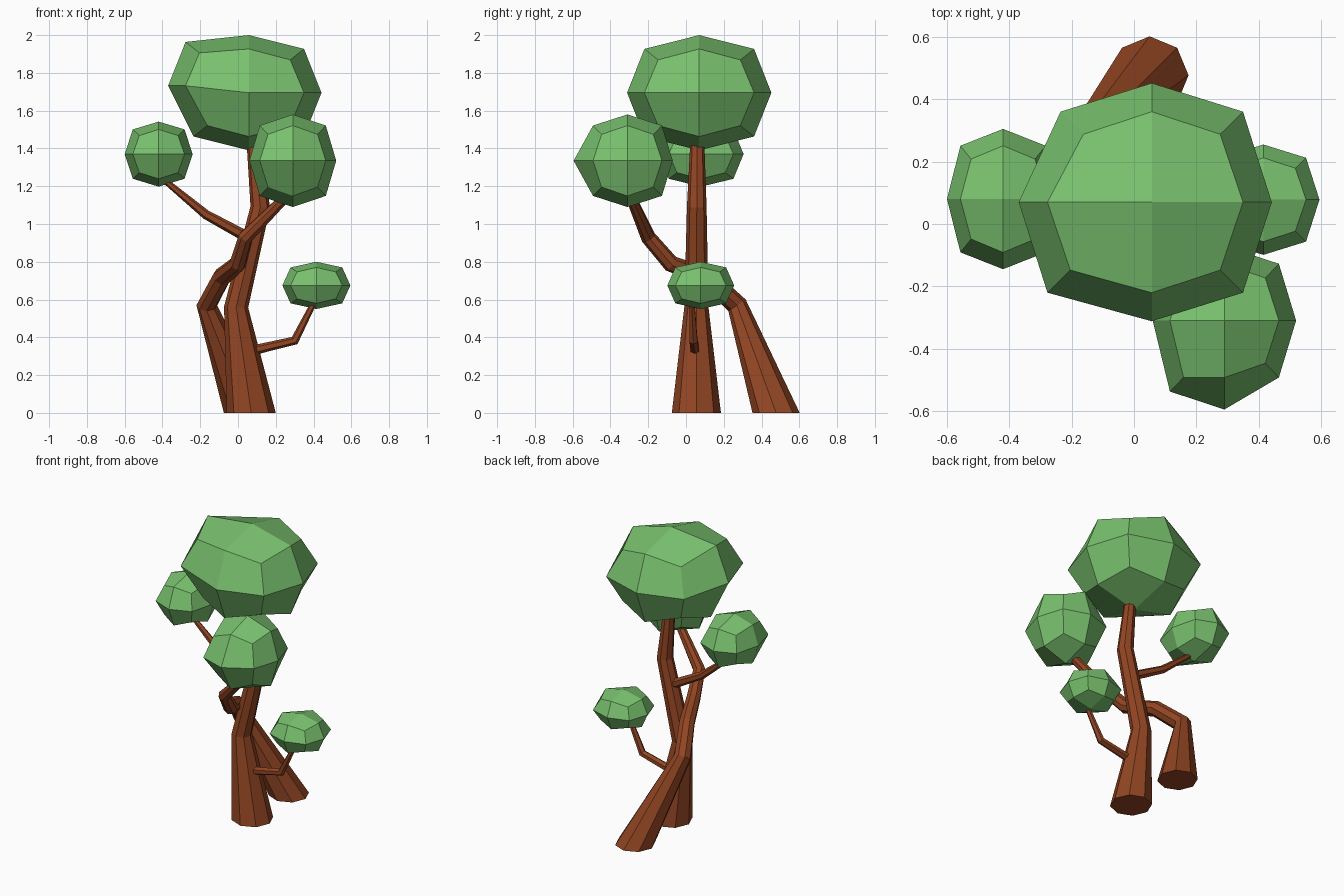
import bpy, bmesh, math
from mathutils import Vector

if "Cube" in bpy.data.objects:
    bpy.data.objects.remove(bpy.data.objects["Cube"])


def material(name, rgb):
    m = bpy.data.materials.new(name)
    m.diffuse_color = (*rgb, 1.0)
    m.use_nodes = True
    m.node_tree.nodes["Principled BSDF"].inputs["Base Color"].default_value = m.diffuse_color
    return m


bark = material("bark brown", (0.29, 0.06, 0.017))
leaf = material("leaf green", (0.19, 0.53, 0.155))


def finish(bm, name, mat):
    bmesh.ops.recalc_face_normals(bm, faces=bm.faces)
    me = bpy.data.meshes.new(name)
    bm.to_mesh(me)
    bm.free()
    me.materials.append(mat)
    ob = bpy.data.objects.new(name, me)
    bpy.context.collection.objects.link(ob)
    return ob


def limb(name, path, sides, flat_base=False):
    """Tapered faceted tube through (x, y, z, radius) points."""
    bm = bmesh.new()
    pts = [Vector(p[:3]) for p in path]
    n = len(pts)
    rings = []
    ref = None
    prev = None
    for i, p in enumerate(pts):
        a = (pts[i] - pts[i - 1]).normalized() if i else Vector()
        b = (pts[i + 1] - pts[i]).normalized() if i < n - 1 else Vector()
        t = (a + b).normalized()
        if i == 0 and flat_base:
            t = Vector((0, 0, 1))
        if ref is None:
            ref = Vector((1, 0, 0)) if abs(t.x) < 0.7 else Vector((0, 0, 1))
        else:
            ref = prev.rotation_difference(t) @ ref
        prev = t
        u = (ref - t * ref.dot(t)).normalized()
        v = t.cross(u)
        ref = u
        r = path[i][3]
        rings.append([bm.verts.new(p + r * (math.cos(w) * u + math.sin(w) * v))
                      for w in (2 * math.pi * k / sides for k in range(sides))])
    for lo, hi in zip(rings, rings[1:]):
        for k in range(sides):
            j = (k + 1) % sides
            bm.faces.new((lo[k], lo[j], hi[j], hi[k]))
    bm.faces.new(rings[0][::-1])
    bm.faces.new(rings[-1])
    return finish(bm, name, bark)


def foliage(name, centre, radii, bulge=(0, 0, 0), bulged=()):
    """Cube subdivided once and rounded; listed grid points are pulled out."""
    bm = bmesh.new()
    bmesh.ops.create_cube(bm, size=2)
    bmesh.ops.subdivide_edges(bm, edges=bm.edges[:], cuts=1, use_grid_fill=True)
    for v in bm.verts:
        key = tuple(round(c) for c in v.co)
        k = (0, 1.0, 0.76, 0.57)[sum(abs(c) for c in key)]
        v.co = Vector([centre[i] + key[i] * k * radii[i] for i in range(3)])
        if key in bulged:
            v.co += Vector(bulge)
    return finish(bm, name, leaf)


# Trunks
limb("main_trunk", [(0.07, 0.055, 0, 0.13), (-0.01, 0.055, 0.56, 0.064),
                    (0.118, 0.057, 1.09, 0.052), (0.08, 0.06, 1.46, 0.036)], 8, True)
limb("leaning_trunk", [(0.05, 0.477, 0, 0.125), (-0.165, 0.27, 0.57, 0.055),
                       (-0.085, 0.11, 0.72, 0.05), (0.0, -0.08, 0.79, 0.045),
                       (0.04, -0.2, 0.93, 0.04), (0.28, -0.305, 1.17, 0.026)], 8, True)

# Side branches
limb("left_branch", [(0.05, 0.06, 0.93, 0.03), (-0.17, 0.07, 1.05, 0.025),
                     (-0.4, 0.08, 1.24, 0.015)], 6)
limb("right_branch", [(0.03, 0.05, 0.32, 0.027), (0.3, 0.04, 0.383, 0.024),
                      (0.41, 0.03, 0.6, 0.015)], 6)

# Foliage
foliage("crown_foliage", (0.057, 0.07, 1.695), (0.385, 0.382, 0.305), (-0.042, 0, 0.037),
        {(-1, 0, 0), (-1, 0, 1), (-1, -1, 0), (-1, -1, 1)})
foliage("left_foliage", (-0.42, 0.08, 1.37), (0.18, 0.225, 0.172))
foliage("front_foliage", (0.29, -0.31, 1.335), (0.23, 0.24, 0.245), (0, -0.045, 0),
        {(0, -1, 0), (-1, -1, 0), (-1, -1, 1)})
foliage("right_foliage", (0.415, 0.078, 0.675), (0.18, 0.177, 0.125))
